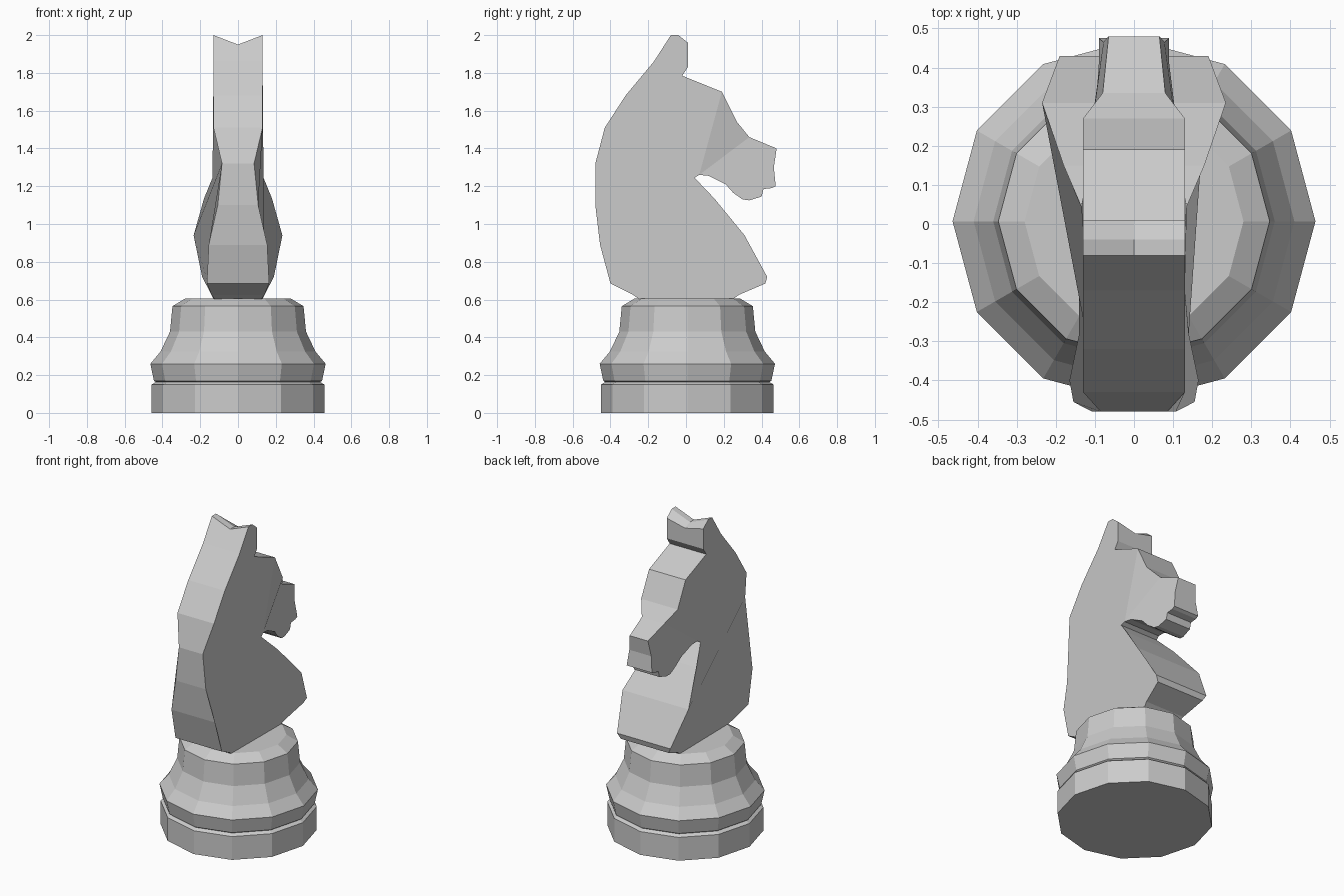
import bpy, bmesh
from math import cos, sin, pi

if "Cube" in bpy.data.objects:
    bpy.data.objects.remove(bpy.data.objects["Cube"])


def finish(bm, name):
    bmesh.ops.recalc_face_normals(bm, faces=bm.faces[:])
    mesh = bpy.data.meshes.new(name)
    bm.to_mesh(mesh)
    bm.free()
    obj = bpy.data.objects.new(name, mesh)
    bpy.context.collection.objects.link(obj)
    return obj


# Turned twelve-sided pedestal: profile as (radius, z)
def lathe(name, profile, sides, cy):
    bm = bmesh.new()
    rings = [[bm.verts.new((r * cos(2 * pi * i / sides), cy + r * sin(2 * pi * i / sides), z))
              for i in range(sides)] for r, z in profile]
    for a, b in zip(rings, rings[1:]):
        for i in range(sides):
            j = (i + 1) % sides
            bm.faces.new((a[i], a[j], b[j], b[i]))
    bm.faces.new(rings[0])
    bm.faces.new(rings[-1])
    return finish(bm, name)


lathe("pedestal", [(.457, 0), (.457, .15), (.435, .163), (.445, .17), (.464, .26),
                   (.41, .325), (.36, .43), (.347, .565), (.28, .605)], 12, .007)

# Horse side profile as (y, z, half width), clockwise from the ear tip
head_top = [(-.08, 2, .13), (-.04, 2, .13), (.01, 1.96, .13), (.01, 1.83, .13),
            (-.02, 1.785, .13), (.19, 1.70, .13), (.27, 1.54, .13), (.335, 1.46, .08)]
muzzle = [(.48, 1.40, .065), (.465, 1.30, .078), (.475, 1.20, .09), (.455, 1.19, .09),
          (.41, 1.185, .09), (.40, 1.145, .09), (.335, 1.125, .095), (.30, 1.13, .10),
          (.25, 1.165, .105), (.21, 1.21, .115), (.12, 1.255, .125), (.07, 1.26, .13)]
chest = [(.045, 1.245, .135), (.15, 1.135, .18), (.31, .94, .235), (.43, .72, .19),
         (.42, .685, .17), (.28, .625, .14), (.25, .603, .13)]
back = [(-.25, .603, .125), (-.28, .625, .14), (-.40, .685, .165), (-.455, .89, .155),
        (-.48, 1.10, .107), (-.48, 1.32, .085), (-.43, 1.51, .13), (-.32, 1.68, .13),
        (-.17, 1.86, .13)]
outline = head_top + muzzle + chest + back
notch = {0: .05, 1: .05, 2: .03}  # dip between the ears

bm = bmesh.new()
rows = []
for i, (y, z, w) in enumerate(outline):
    row = [bm.verts.new((-w, y, z))]
    if i in notch:
        row.append(bm.verts.new((0, y, z - notch[i])))
    rows.append(row + [bm.verts.new((w, y, z))])

# Rim of the horse, bridging left to right
for a, b in zip(rows, rows[1:] + rows[:1]):
    if len(a) == len(b) == 3:
        bm.faces.new((a[0], a[1], b[1], b[0]))
        bm.faces.new((a[1], a[2], b[2], b[1]))
    else:
        bm.faces.new(a + b[::-1])

# Flat sides: cheek, muzzle and body, meeting at the jaw corner
brow, nose = 5, len(head_top) - 1
jaw = len(head_top) + len(muzzle) - 1
for side in (0, -1):
    edge = [r[side] for r in rows]
    bm.faces.new(edge[brow:nose + 1] + [edge[jaw]])
    bm.faces.new(edge[nose:jaw + 1])
    bm.faces.new(edge[:brow + 1] + edge[jaw:])
finish(bm, "horse_head")
